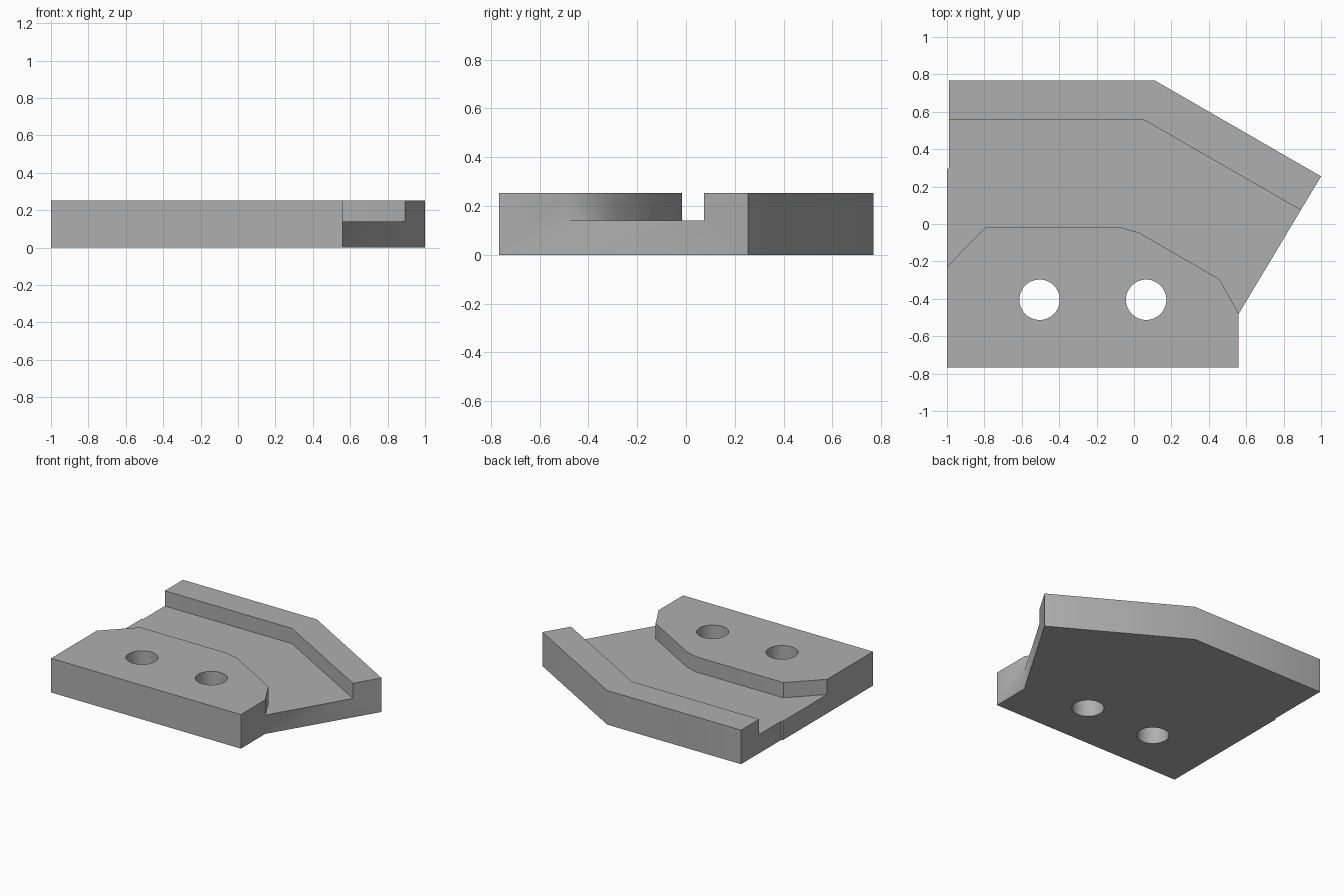
import bpy, bmesh, math

cube = bpy.data.objects.get("Cube")
if cube:
    bpy.data.objects.remove(cube, do_unlink=True)

HEIGHT, FLOOR = 0.253, 0.14

grey = bpy.data.materials.new("plain grey")
grey.use_nodes = True
colour = (0.43, 0.43, 0.43, 1)
grey.diffuse_color = colour
grey.node_tree.nodes["Principled BSDF"].inputs["Base Color"].default_value = colour


def prism(name, outline, bottom, top):
    """Extrude a counter-clockwise outline from bottom to top."""
    bm = bmesh.new()
    face = bm.faces.new([bm.verts.new((x, y, bottom)) for x, y in outline])
    result = bmesh.ops.extrude_face_region(bm, geom=[face])
    verts = [v for v in result["geom"] if isinstance(v, bmesh.types.BMVert)]
    bmesh.ops.translate(bm, verts=verts, vec=(0, 0, top - bottom))
    bmesh.ops.recalc_face_normals(bm, faces=bm.faces)
    mesh = bpy.data.meshes.new(name)
    bm.to_mesh(mesh)
    bm.free()
    mesh.materials.append(grey)
    obj = bpy.data.objects.new(name, mesh)
    bpy.context.collection.objects.link(obj)
    return obj


def circle(cx, cy, radius, sides=48):
    steps = [2 * math.pi * i / sides for i in range(sides)]
    return [(cx + radius * math.cos(a), cy + radius * math.sin(a)) for a in steps]


# Plate with a slanted corner
plate = prism("grooved_plate", [
    (-1, -0.766), (0.56, -0.766), (0.56, -0.48), (1, 0.255),
    (0.11, 0.768), (-0.99, 0.768), (-0.99, 0.3), (-1, 0.29)], 0, HEIGHT)

# Bent channel, running past both ends of the plate
channel = prism("channel_cutter", [
    (-1.2, -0.43), (-0.79, -0.016), (-0.08, -0.016), (0.025, -0.045),
    (0.457, -0.295), (0.56, -0.48), (0.62, -0.588), (1.1, -0.045),
    (0.055, 0.555), (-1.2, 0.555)], FLOOR, 0.5)

# Two bolt holes
holes = [prism("hole_cutter", circle(x, -0.405, 0.108), -0.2, 0.5)
         for x in (-0.505, 0.065)]

bpy.ops.object.select_all(action="DESELECT")
bpy.context.view_layer.objects.active = plate
plate.select_set(True)
for cutter in [channel] + holes:
    cut = plate.modifiers.new(cutter.name, "BOOLEAN")
    cut.operation = "DIFFERENCE"
    cut.solver = "EXACT"
    cut.object = cutter
    bpy.ops.object.modifier_apply(modifier=cut.name)
    bpy.data.objects.remove(cutter, do_unlink=True)

# Smooth holes and gentle bends, sharp rims
bpy.ops.object.shade_smooth_by_angle(angle=math.radians(35))
